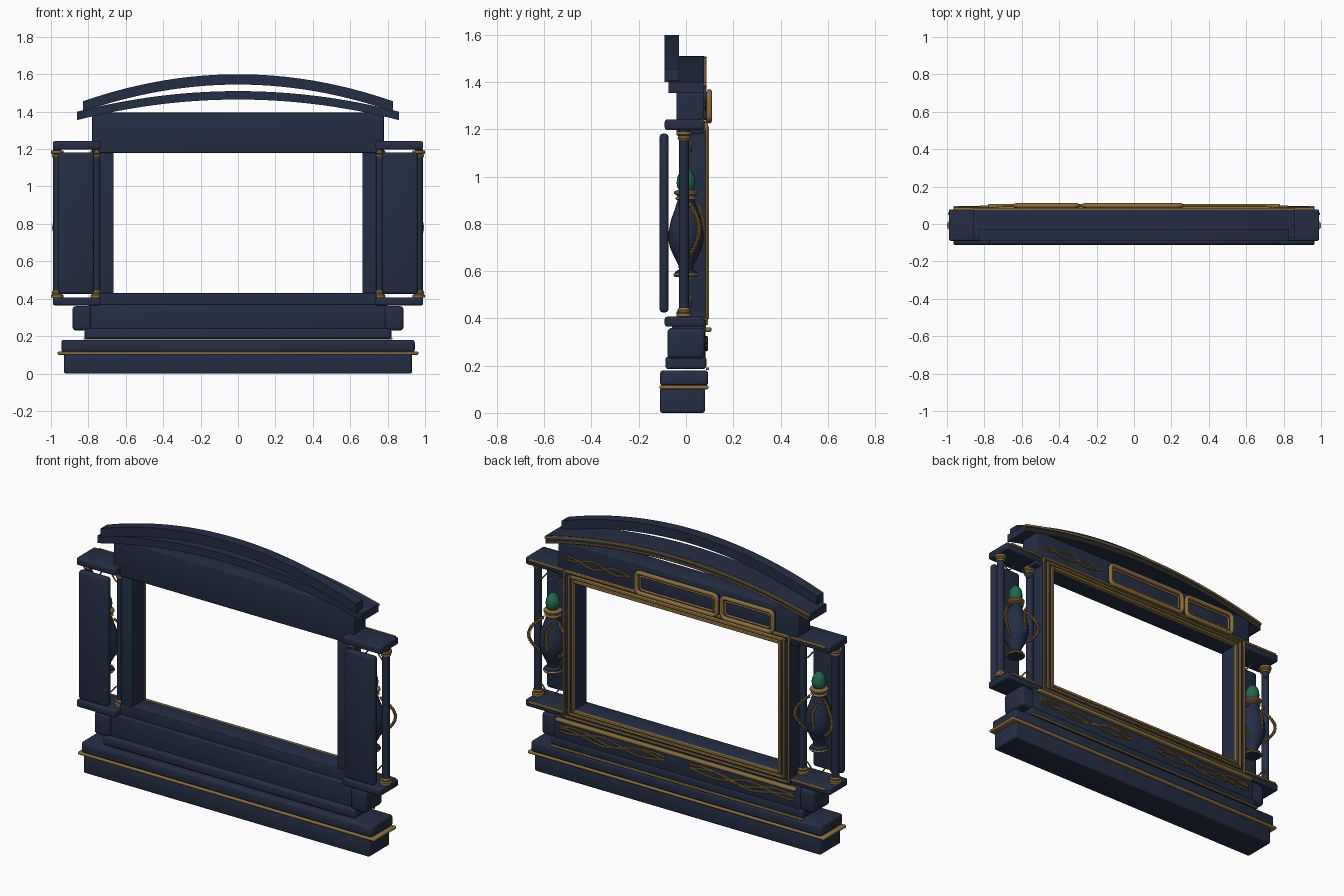
import bpy, bmesh, math
from mathutils import Vector

if "Cube" in bpy.data.objects:
    bpy.data.objects.remove(bpy.data.objects["Cube"])


def material(name, rgb):
    m = bpy.data.materials.new(name)
    m.diffuse_color = (*rgb, 1)
    m.use_nodes = True
    m.node_tree.nodes["Principled BSDF"].inputs["Base Color"].default_value = m.diffuse_color
    return m


NAVY = material("navy", (0.017, 0.027, 0.058))
GOLD = material("antique_gold", (0.26, 0.155, 0.045))
GREEN = material("jade_green", (0.012, 0.14, 0.08))


def finish(name, bm, mat, angle=35):
    bmesh.ops.recalc_face_normals(bm, faces=bm.faces)
    me = bpy.data.meshes.new(name)
    bm.to_mesh(me)
    bm.free()
    me.materials.append(mat)
    me.shade_smooth()
    me.set_sharp_from_angle(angle=math.radians(angle))
    ob = bpy.data.objects.new(name, me)
    bpy.context.collection.objects.link(ob)
    return ob


def box(name, x, y, z, mat=NAVY, bevel=0.01):
    """Bevelled box from (min, max) ranges."""
    bm = bmesh.new()
    bmesh.ops.create_cube(bm, size=1)
    for v in bm.verts:
        v.co = [(r[0] + r[1]) / 2 + c * (r[1] - r[0]) for r, c in zip((x, y, z), v.co)]
    if bevel:
        bmesh.ops.bevel(bm, geom=bm.edges[:], offset=bevel, segments=3, profile=0.5, affect='EDGES')
    return finish(name, bm, mat)


def lathe(name, center, profile, mat=NAVY, n=28):
    """Turned part from (radius, z) points."""
    bm = bmesh.new()
    rings = [[bm.verts.new((center[0] + r * math.cos(2 * math.pi * i / n),
                            center[1] + r * math.sin(2 * math.pi * i / n), z))
              for i in range(n)] for r, z in profile]
    for a, b in zip(rings, rings[1:]):
        for i in range(n):
            bm.faces.new((a[i], a[(i + 1) % n], b[(i + 1) % n], b[i]))
    bm.faces.new(rings[0])
    bm.faces.new(rings[-1])
    return finish(name, bm, mat)


def tube(name, pts, r, mat=GOLD, n=8, closed=False):
    """Round tube along a path."""
    bm = bmesh.new()
    pts = [Vector(p) for p in pts]
    k = len(pts)
    rings = []
    for i, p in enumerate(pts):
        a = pts[(i - 1) % k] if closed else pts[max(i - 1, 0)]
        b = pts[(i + 1) % k] if closed else pts[min(i + 1, k - 1)]
        t = (b - a).normalized()
        u = t.cross(Vector((0.05, 1, 0.08))).normalized()
        w = t.cross(u)
        rings.append([bm.verts.new(p + r * (math.cos(2 * math.pi * j / n) * u + math.sin(2 * math.pi * j / n) * w))
                      for j in range(n)])
    for i in range(k if closed else k - 1):
        a, b = rings[i], rings[(i + 1) % k]
        for j in range(n):
            bm.faces.new((a[j], a[(j + 1) % n], b[(j + 1) % n], b[j]))
    if not closed:
        bm.faces.new(rings[0])
        bm.faces.new(rings[-1])
    return finish(name, bm, mat, 60)


def rope(name, path, r, turns, steps=200):
    """Two strands twisted about path(t), t in 0..1."""
    for s in (0, math.pi):
        pts = []
        for i in range(steps + 1):
            t = i / steps
            p = Vector(path(t))
            d = (Vector(path(t + 0.001)) - p).normalized()
            u = d.cross(Vector((0, 1, 0))).normalized()
            w = d.cross(u)
            a = s + t * turns * 2 * math.pi
            pts.append(p + r * 0.5 * (math.cos(a) * u + math.sin(a) * w))
        tube(name, pts, r * 0.6, n=5)


def arch(name, half, z_mid, drop, thick, y, mat=NAVY):
    """Shallow curved beam; z_mid is its top at the centre."""
    bm = bmesh.new()
    rings = []
    for i in range(49):
        t = -1 + i / 24
        z = z_mid - drop * t * t
        rings.append([bm.verts.new((half * t, yy, zz)) for yy, zz in
                      ((y[0], z), (y[1], z), (y[1], z - thick), (y[0], z - thick))])
    for a, b in zip(rings, rings[1:]):
        for j in range(4):
            bm.faces.new((a[j], a[(j + 1) % 4], b[(j + 1) % 4], b[j]))
    bm.faces.new(rings[0])
    bm.faces.new(rings[-1])
    return finish(name, bm, mat)


def rounded_rect(x, z, y, r):
    pts = []
    for cx, cz, a0 in ((x[1] - r, z[1] - r, 0), (x[0] + r, z[1] - r, 90),
                       (x[0] + r, z[0] + r, 180), (x[1] - r, z[0] + r, 270)):
        for k in range(7):
            a = math.radians(a0 + k * 15)
            pts.append((cx + r * math.cos(a), y, cz + r * math.sin(a)))
    return pts


# Stepped base
box("plinth", (-.93, .93), (-.11, .08), (0, .105))
box("plinth_gold_band", (-.965, .965), (-.113, .096), (.1, .117), GOLD, .007)
box("upper_plinth", (-.945, .945), (-.11, .094), (.115, .18), bevel=.014)
box("base_step", (-.82, .82), (-.087, .086), (.185, .24), bevel=.014)
box("base_gold_strip", (-.825, .825), (.084, .098), (.181, .193), GOLD, .004)
box("base_block", (-.8, .8), (-.06, .083), (.23, .37), bevel=.008)
box("block_gold_strip", (-.78, .78), (.08, .108), (.343, .362), GOLD, .006)

# Frame around the opening
box("bottom_rail", (-.74, .74), (-.04, .085), (.36, .43), bevel=.004)
box("header", (-.78, .78), (-.04, .075), (1.18, 1.395), bevel=.006)

# Gold mouldings round the opening, on the decorated face
for d, w, y1 in ((0, .014, .098), (.028, .012, .098), (.06, .012, .094)):
    a, lo, hi = .665 + d, .43 - d * .75, 1.18 + d * .75
    for s in (-1, 1):
        box("side_moulding", sorted((s * a, s * (a + w))), (.078, y1), (lo - w, hi + w), GOLD, .004)
    box("lower_moulding", (-a, a), (.078, y1), (lo - w, lo), GOLD, .004)
    box("upper_moulding", (-a, a), (.07, y1), (hi, hi + w), GOLD, .004)

# Curved pediment
arch("lower_arch", .86, 1.51, .11, .045, (-.075, .076))
arch("upper_arch", .83, 1.6, .145, .055, (-.09, -.03))
arch("upper_arch_back_lip", .86, 1.508, .11, .012, (.07, .086), GOLD)
rope("arch_rope", lambda t: (-.85 + 1.7 * t, .08, 1.475 - .108 * (2 * t - 1) ** 2), .006, 55, 440)

# Cartouches on the header
for x in ((-.28, .265), (-.645, -.29)):
    box("cartouche_panel", (x[0] + .01, x[1] - .01), (.07, .092), (1.24, 1.36), bevel=.008)
    loop = (x[0] + .012, x[1] - .012)
    tube("cartouche_gold_frame", rounded_rect(loop, (1.238, 1.358), .098, .025), .013, closed=True)
    tube("cartouche_inner_frame", rounded_rect((loop[0] + .02, loop[1] - .02), (1.258, 1.338), .093, .015),
         .006, closed=True)


# Twisted rope ornaments
def wave(x0, x1, z, amp, ph, cycles=1.25):
    return lambda t: (x0 + (x1 - x0) * t, .086,
                      z + amp * math.sin(ph + cycles * 2 * math.pi * t) * (.35 + .65 * math.sin(math.pi * t)))


for ph in (0, math.pi):
    rope("header_rope", lambda t, f=wave(.31, .72, 1.305, .022, ph): Vector(f(t)) - Vector((0, .008, 0)), .006, 20)
for s in (-1, 1):
    for ph, dz in ((0, 0), (math.pi, 0), (.8, .012)):
        rope("base_rope", wave(s * .08, s * .76, .292 + dz, .026, ph), .006, 30, 260)

VASE = [(.045, .575), (.05, .585), (.046, .597), (.03, .607), (.032, .625), (.05, .66), (.068, .7),
        (.075, .735), (.073, .77), (.063, .82), (.048, .86), (.037, .895), (.036, .91)]
for s in (-1, 1):
    def span(a, b):
        return sorted((s * a, s * b))
    box("post", span(.665, .74), (-.03, .085), (.4, 1.2), bevel=.004)
    box("base_end_block", span(.785, .885), (-.078, .08), (.23, .36), bevel=.018)

    # Side niche: panel, shelf and cap
    box("niche_panel", span(.77, .962), (-.112, -.074), (.425, 1.182), bevel=.015)
    for name, z in (("niche_shelf", (.365, .407)), ("niche_cap", (1.198, 1.242))):
        box(name, span(.735, .99), (-.09, .078), z, bevel=.01)
        box(name + "_gold_edge", span(.74, .965), (.073, .09), (z[1] - .016, z[1] - .004), GOLD, .004)

    # Slender columns with gold ends
    for x in (.755, .967):
        c = (s * x, -.008)
        lathe("column", c, [(.021, .405), (.021, 1.2)], n=20)
        lathe("column_foot", c, [(.033, .407), (.033, .42), (.025, .425), (.029, .435), (.024, .443)], GOLD, 20)
        lathe("column_capital", c, [(.023, 1.155), (.028, 1.163), (.025, 1.172), (.033, 1.178), (.033, 1.192)],
              GOLD, 20)

    # Vase with gold collar and green bud
    c = (s * .865, 0)
    lathe("vase", c, VASE)
    lathe("vase_foot_ring", c, [(.05, .578), (.054, .584), (.05, .59)], GOLD)
    lathe("vase_collar", c, [(.036, .9), (.046, .906), (.038, .914), (.038, .92), (.05, .927), (.05, .936),
                             (.036, .943)], GOLD)
    lathe("bud", c, [(.026, .938), (.037, .955), (.04, .975), (.036, 1.0), (.024, 1.022), (.006, 1.036)],
          GREEN, 12)

    # Scrolled handles: two at the sides, one trailing across the belly
    for h in (-1, 1):
        rope("vase_handle", lambda t, h=h: (c[0] + h * (.045 + .075 * math.sin(math.pi * t) ** .8 if 0 < t < 1
                                                         else .045), .02 + .035 * math.sin(math.pi * min(t, 1)),
                                            .885 - .21 * t), .009, 9, 90)
    rope("vase_trail", lambda t: (c[0] - .04 + .06 * t + .015 * math.sin(6 * t),
                                  .04 + .034 * math.sin(math.pi * (.1 + .8 * t)), .885 - .2 * t), .008, 9, 90)

    # Thin corner tendrils
    for z0, k in ((.47, 1), (1.13, -1)):
        for h in (-1, 1):
            tube("tendril", [(s * .865 + h * (.1 - .075 * t / 12), .02,
                              z0 + k * .025 * math.sin(t / 12 * 4)) for t in range(13)], .004, n=6)
